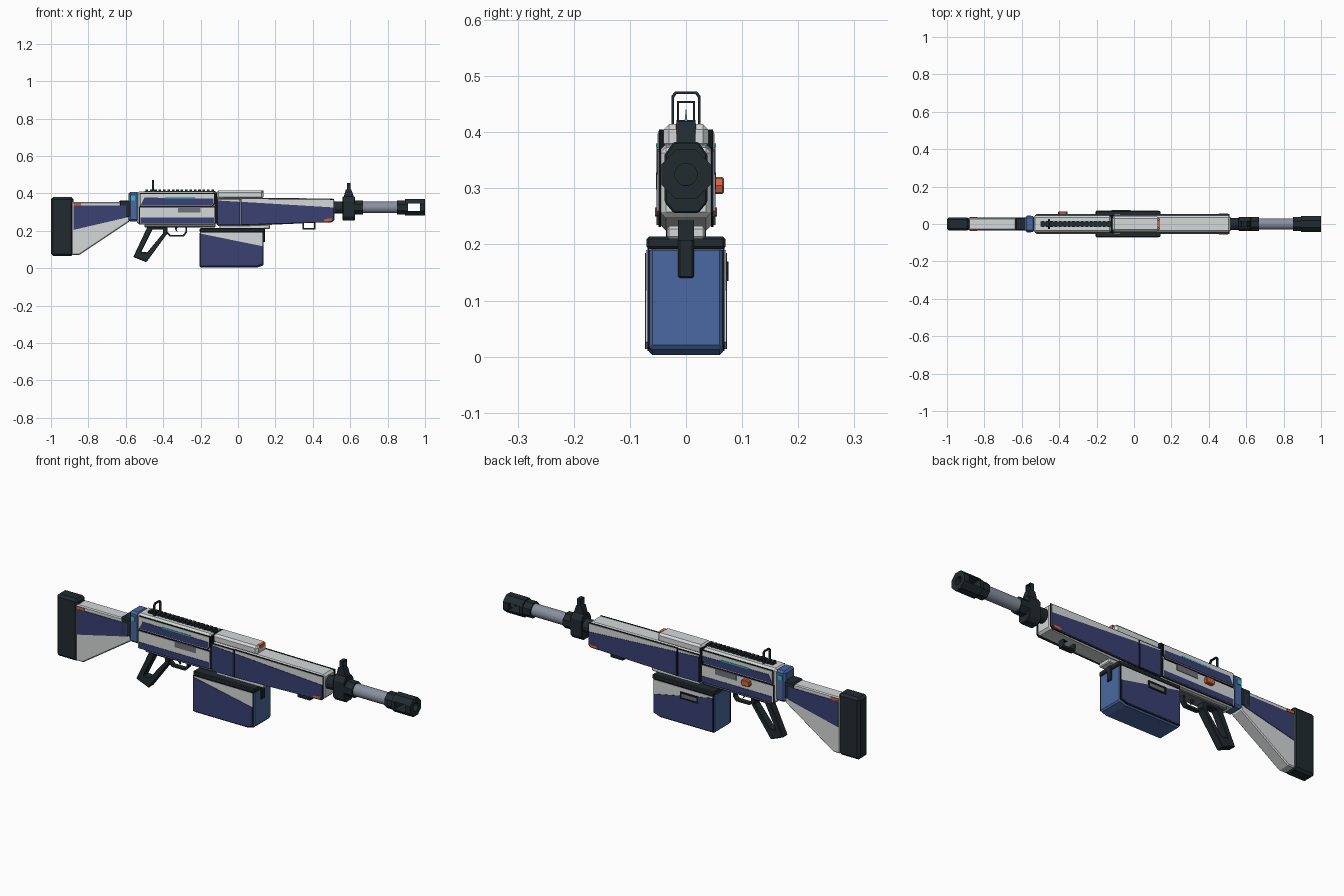
import bpy, bmesh, math
from mathutils import Vector, Matrix

if "Cube" in bpy.data.objects:
    bpy.data.objects.remove(bpy.data.objects["Cube"])


def material(name, *rgb):
    m = bpy.data.materials.new(name)
    m.use_nodes = True
    m.diffuse_color = (*rgb, 1)
    m.node_tree.nodes["Principled BSDF"].inputs["Base Color"].default_value = (*rgb, 1)
    return m


WHITE = material("off white", .66, .69, .69)
NAVY = material("navy", .042, .052, .17)
BLUE = material("mid blue", .07, .14, .36)
DARK = material("charcoal", .015, .024, .03)
TRIM = material("black trim", .006, .008, .01)
STEEL = material("blue steel", .25, .28, .35)
GREY = material("slot grey", .16, .17, .2)
ORANGE = material("orange", .68, .13, .05)
CYAN = material("cyan", .03, .5, .6)


def finish(name, bm, mat, bevel=0):
    bmesh.ops.recalc_face_normals(bm, faces=bm.faces[:])
    mesh = bpy.data.meshes.new(name)
    bm.to_mesh(mesh)
    bm.free()
    mesh.materials.append(mat)
    ob = bpy.data.objects.new(name, mesh)
    bpy.context.collection.objects.link(ob)
    if bevel:
        mod = ob.modifiers.new("chamfer", "BEVEL")
        mod.width, mod.segments = bevel, 1
        mod.limit_method, mod.angle_limit = "ANGLE", math.radians(40)
    return ob


def prism(name, outline, spans, mat, axis="y", hole=None, bevel=0):
    """Extrude an outline along x or y over each span, with an optional hole."""
    bm = bmesh.new()

    def ring(pts, d):
        return [bm.verts.new((d, a, z) if axis == "x" else (a, d, z)) for a, z in pts]

    def band(r, s):
        for i in range(len(r)):
            j = (i + 1) % len(r)
            bm.faces.new((r[i], r[j], s[j], s[i]))

    for a, b in spans:
        r, s = ring(outline, a), ring(outline, b)
        band(r, s)
        if hole:
            u, v = ring(hole, a), ring(hole, b)
            band(u, v)
            band(r, u)
            band(s, v)
        else:
            bm.faces.new(r)
            bm.faces.new(s)
    return finish(name, bm, mat, bevel)


def rect(a0, a1, z0, z1):
    return [(a0, z0), (a1, z0), (a1, z1), (a0, z1)]


def box(name, x0, x1, y, z0, z1, mat, bevel=0):
    return prism(name, rect(x0, x1, z0, z1), [(-y, y)], mat, bevel=bevel)


def sides(y0, y1):
    return [(y0, y1), (-y1, -y0)]


def plate(name, outline, y, mat, thick=.003):
    return prism(name, outline, sides(y - .002, y + thick), mat)


def edged_panel(name, outline, y, mat):
    """Mirrored side plate with a thin dark border behind it."""
    cx = sum(p[0] for p in outline) / len(outline)
    cz = sum(p[1] for p in outline) / len(outline)
    grown = [(x + math.copysign(.004, x - cx), z + math.copysign(.004, z - cz)) for x, z in outline]
    plate(name + "_border", grown, y, TRIM, .002)
    plate(name, outline, y, mat, .004)


def rod(name, x0, x1, r, z, mat, sides_n=8, smooth=False):
    bm = bmesh.new()
    m = (Matrix.Translation(((x0 + x1) / 2, 0, z)) @ Matrix.Rotation(math.pi / 2, 4, "Y")
         @ Matrix.Rotation(math.pi / sides_n, 4, "Z"))
    bmesh.ops.create_cone(bm, cap_ends=True, segments=sides_n, radius1=r, radius2=r,
                          depth=x1 - x0, matrix=m)
    if smooth:
        for f in bm.faces:
            f.smooth = len(f.verts) == 4
    return finish(name, bm, mat)


# Stock
box("butt_pad", -1, -.88, .036, .065, .38, DARK, .012)
prism("stock", [(-.89, .07), (-.85, .07), (-.58, .25), (-.58, .355), (-.89, .355)],
      [(-.033, .033)], WHITE, bevel=.005)
plate("stock_navy_panel", [(-.88, .205), (-.6, .27), (-.6, .335), (-.88, .335)], .033, NAVY)
plate("stock_orange_mark", rect(-.88, -.84, .336, .35), .034, ORANGE)
box("stock_hinge", -.635, -.575, .036, .27, .362, DARK, .006)
box("rear_collar", -.585, -.53, .042, .25, .408, BLUE, .01)
plate("collar_light", rect(-.572, -.55, .362, .385), .042, CYAN)

# Receiver
box("receiver", -.54, -.12, .046, .235, .41, WHITE, .012)
edged_panel("receiver_upper_panel", [(-.52, .335), (-.14, .335), (-.128, .35), (-.128, .398), (-.52, .398)],
            .047, WHITE)
plate("receiver_upper_stripe", [(-.52, .338), (-.14, .338), (-.13, .35), (-.13, .372), (-.5, .378)],
      .051, NAVY, .002)
plate("cyan_stripe", rect(-.39, -.23, .374, .38), .0515, CYAN, .002)
edged_panel("receiver_lower_panel", [(-.525, .24), (-.125, .24), (-.125, .325), (-.525, .325)], .047, WHITE)
plate("receiver_lower_stripe", [(-.52, .241), (-.127, .241), (-.127, .27), (-.52, .27)], .051, NAVY, .002)
plate("ejection_slot", rect(-.32, -.2, .298, .328), .0515, GREY, .002)
box("lower_receiver", -.5, -.12, .034, .218, .24, GREY, .004)
rod_pts = [(-.4, .29), (-.36, .29), (-.355, .305), (-.36, .32), (-.4, .32), (-.405, .305)]
prism("charging_handle", rod_pts, [(.048, .068)], ORANGE, bevel=.003)
box("joint_seam", -.122, -.112, .048, .24, .405, TRIM)

# Top rail with teeth
box("top_rail", -.5, -.12, .014, .405, .414, DARK)
for i in range(16):
    x = -.495 + i * .0235
    box("rail_tooth", x, x + .014, .017, .41, .422, DARK)

# Rear sight hoop
hoop = [(-.026, .405), (-.026, .465), (-.019, .473), (.019, .473), (.026, .465), (.026, .405)]
gap = [(-.021, .41), (-.021, .462), (-.017, .468), (.017, .468), (.021, .462), (.021, .41)]
prism("rear_sight", hoop, [(-.459, -.449)], DARK, "x", gap)

# Front body and handguard
prism("handguard", [(-.115, .225), (.02, .225), (.515, .248), (.515, .373), (-.115, .378)],
      [(-.046, .046)], WHITE, bevel=.01)
box("top_cover", -.115, .135, .04, .37, .415, WHITE, .01)
box("cover_orange_mark", .122, .137, .018, .397, .416, ORANGE)
edged_panel("front_block_panel", rect(-.108, .008, .235, .368), .047, WHITE)
plate("front_block_navy", [(-.108, .235), (.008, .235), (.008, .355), (-.108, .362)], .051, NAVY, .002)
edged_panel("handguard_panel", [(.018, .235), (.5, .25), (.51, .26), (.51, .366), (.018, .37)], .047, WHITE)
plate("handguard_navy", [(.018, .235), (.5, .25), (.51, .26), (.51, .325), (.018, .355)], .051, NAVY, .002)
plate("handguard_orange_mark", [(.455, .25), (.497, .252), (.503, .266), (.465, .264)], .052, ORANGE)
prism("sling_loop", rect(.345, .415, .207, .25), [(-.014, .014)], DARK, hole=rect(.354, .406, .215, .242))

# Barrel, gas block and front sight
rod("barrel", .5, .87, .031, .325, STEEL, 24, True)
rod("barrel_nut", .512, .56, .034, .325, DARK, 12)
block = [(-.038, .275), (-.022, .256), (.022, .256), (.038, .275), (.038, .36), (.022, .383),
         (-.022, .383), (-.038, .36)]
prism("gas_block", block, [(.56, .625)], DARK, "x", bevel=.003)
rod("gas_block_collar", .62, .668, .04, .325, DARK)
prism("front_sight_base", [(.563, .375), (.622, .375), (.606, .42), (.576, .42)], [(-.017, .017)], DARK)
prism("front_sight_frame", rect(-.016, .016, .415, .456), [(.582, .602)], DARK, "x",
      hole=rect(-.0125, .0125, .42, .452))
prism("front_sight_post", [(-.003, .415), (.003, .415), (0, .445)], [(.59, .596)], STEEL, "x")

# Muzzle brake with a cross slot and bore
rod("muzzle_collar", .85, .905, .041, .325, DARK)
brake = rod("muzzle_brake", .893, 1, .0475, .325, DARK)
cutters = [box("slot_cutter", .91, .972, .1, .306, .345, DARK),
           rod("bore_cutter", .94, 1.1, .02, .325, DARK, 16)]
for c in cutters:
    mod = brake.modifiers.new("cut", "BOOLEAN")
    mod.operation, mod.object, mod.solver = "DIFFERENCE", c, "EXACT"
    c.hide_render = True
    c.hide_viewport = True

# Grip, trigger and guard
prism("grip", [(-.48, .23), (-.375, .23), (-.378, .185), (-.49, .032), (-.56, .06)], [(-.02, .02)], DARK,
      hole=[(-.457, .208), (-.4, .208), (-.4, .188), (-.485, .085), (-.517, .088)], bevel=.003)
prism("trigger_guard", [(-.385, .238), (-.272, .238), (-.272, .19), (-.29, .17), (-.365, .17), (-.385, .19)],
      [(-.012, .012)], DARK,
      hole=[(-.376, .229), (-.281, .229), (-.281, .194), (-.294, .179), (-.361, .179), (-.376, .194)])
prism("trigger", [(-.34, .225), (-.322, .225), (-.328, .205), (-.322, .19), (-.334, .202)],
      [(-.005, .005)], DARK)

# Box magazine
box("magazine_mount", -.1, .17, .034, .21, .232, WHITE, .004)
box("magazine_lid", -.205, .142, .07, .192, .214, DARK, .004)
prism("magazine_box", [(-.205, .003), (.1, .003), (.137, .015), (.137, .195), (-.205, .195)],
      [(-.066, .066)], BLUE, bevel=.006)
edged_panel("magazine_panel", [(-.2, .014), (.098, .014), (.13, .026), (.13, .19), (-.2, .19)], .067, WHITE)
plate("magazine_navy", [(-.2, .014), (.098, .014), (.13, .026), (.13, .118), (-.2, .185)], .071, NAVY, .002)
box("magazine_latch", .13, .145, .014, .14, .235, DARK, .003)
prism("magazine_window", rect(-.12, -.02, .135, .17), [(.07, .076)], TRIM, hole=rect(-.112, -.028, .143, .162))
prism("magazine_window_inset", rect(-.112, -.028, .143, .162), [(.07, .0745)], GREY)
